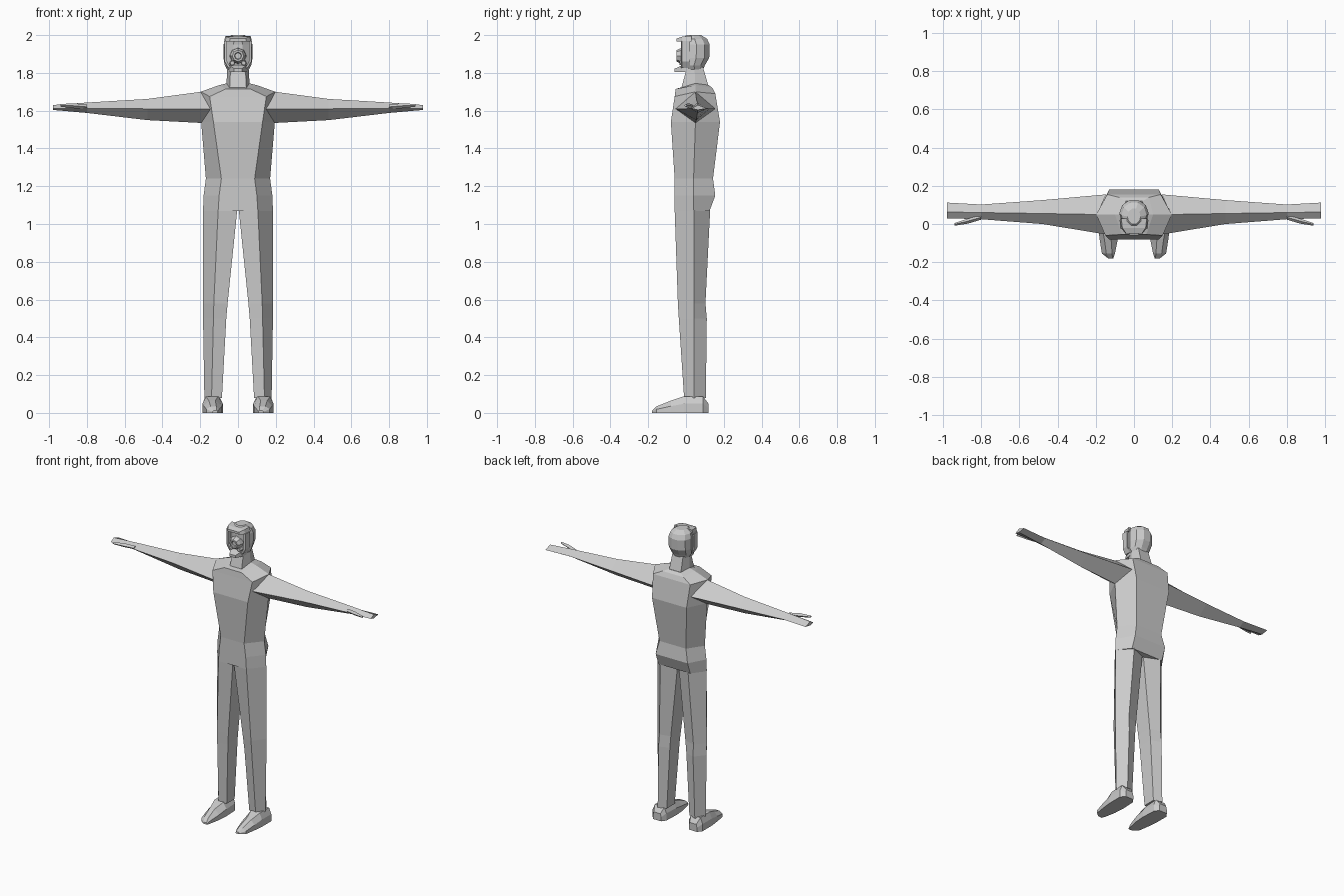
import bpy, bmesh, math

grey = bpy.data.materials.new("plain_grey")
grey.diffuse_color = (0.6, 0.6, 0.6, 1)


def loft(name, rings):
    """Skin a closed tube through rings of points and cap both ends."""
    bm = bmesh.new()
    rows = [[bm.verts.new(p) for p in r] for r in rings]
    n = len(rows[0])
    for a, b in zip(rows, rows[1:]):
        for i in range(n):
            j = (i + 1) % n
            bm.faces.new((a[i], a[j], b[j], b[i]))
    bm.faces.new(rows[0])
    bm.faces.new(rows[-1])
    bmesh.ops.recalc_face_normals(bm, faces=bm.faces[:])
    mesh = bpy.data.meshes.new(name)
    bm.to_mesh(mesh)
    bm.free()
    obj = bpy.data.objects.new(name, mesh)
    mesh.materials.append(grey)
    bpy.context.collection.objects.link(obj)
    return obj


def pair(name, rings):
    """Left and right copies of a part described on the +x side."""
    for s, side in ((1, "left"), (-1, "right")):
        loft(side + "_" + name, [[(s * x, y, z) for x, y, z in r] for r in rings])


def hexagon(sx, sy, sz, fx, fy, fz, bx, by, bz):
    return [(sx, sy, sz), (fx, fy, fz), (-fx, fy, fz),
            (-sx, sy, sz), (-bx, by, bz), (bx, by, bz)]


def oval(z, rx, y0, y1, n=10):
    """Ring in plan, from front y0 to back y1, with a flat front."""
    cy, ry = (y0 + y1) / 2, (y1 - y0) / 2
    k = 1 / math.cos(math.pi / n)
    return [(rx * math.sin(t), cy - min(1, k * abs(math.cos(t))) * ry * math.copysign(1, math.cos(t)), z)
            for t in [(i + 0.5) * 2 * math.pi / n for i in range(n)]]


def disc(y, r, z, n=8):
    return [(r * math.cos(i * 2 * math.pi / n), y, z + r * math.sin(i * 2 * math.pi / n)) for i in range(n)]


# Torso, six sided from hips to collar
loft("torso", [
    hexagon(.185, .04, 1.07, .105, -.06, 1.07, .12, .125, 1.07),
    hexagon(.182, .04, 1.15, .10, -.06, 1.15, .12, .155, 1.15),
    hexagon(.17, .04, 1.24, .088, -.06, 1.24, .10, .143, 1.24),
    hexagon(.195, .05, 1.54, .13, -.08, 1.54, .13, .18, 1.54),
    hexagon(.198, .05, 1.70, .15, -.06, 1.675, .14, .155, 1.69),
    hexagon(.10, .05, 1.735, .065, -.055, 1.715, .08, .14, 1.72),
    hexagon(.06, .05, 1.745, .045, -.03, 1.72, .045, .12, 1.735),
])

# Neck
loft("neck", [
    hexagon(.063, .05, 1.71, .045, -.03, 1.70, .045, .125, 1.71),
    hexagon(.056, .045, 1.83, .04, 0, 1.81, .04, .09, 1.83),
])

# Arms: tapering diamond section
pair("arm", [[(x, my, top), (x - d, fy, mz), (x, my, bot), (x - d, by, mz)]
             for x, d, top, mz, bot, my, fy, by in (
    (.195, .05, 1.70, 1.61, 1.535, .05, -.055, .155),
    (.48, 0, 1.662, 1.61, 1.55, .055, 0, .125),
    (.80, 0, 1.643, 1.612, 1.588, .06, .025, .102),
    (.98, 0, 1.63, 1.612, 1.604, .063, .03, .112))])

# Thumbs
pair("thumb", [[(x, y, z + h), (x, y - h, z), (x, y, z - h), (x, y + h, z)]
               for x, y, z, h in ((.80, .035, 1.62, .012), (.87, .015, 1.626, .013),
                                  (.94, -.002, 1.628, .007))])

# Legs: outer, front, inner front, inner back, back
pair("leg", [[(ox, .042, z), (fx, fy, z), (ix, iy, z), (ix, .085, z), (fx, by, z)]
             for z, ox, fx, fy, ix, iy, by in (
    (1.075, .185, .105, -.06, .004, -.05, .128),
    (.58, .186, .128, -.043, .055, -.025, .103),
    (.50, .185, .130, -.038, .062, -.020, .11),
    (.08, .178, .140, -.01, .085, 0, .105))])

# Feet: sections from heel to toe
pair("foot", [[(i, y, 0), (o, y, 0), (o, y, h * .55), (to, y, h), (ti, y, h), (i, y, h * .55)]
              for y, i, o, ti, to, h in (
    (.118, .105, .165, .11, .16, .05),
    (.09, .085, .188, .10, .172, .088),
    (-.01, .08, .188, .105, .17, .088),
    (-.08, .085, .18, .12, .155, .065),
    (-.155, .10, .168, .115, .145, .035),
    (-.18, .108, .135, .112, .13, .012))])

# Helmeted head
loft("head", [oval(1.805, .05, .01, .085), oval(1.84, .07, -.015, .10),
              oval(1.88, .077, -.015, .123), oval(1.95, .077, -.015, .125),
              oval(1.98, .066, -.02, .112), oval(2.0, .035, 0, .08)])

# Helmet peak
loft("helmet_peak", [[(-w, y, a), (w, y, a), (w * .9, y, b), (-w * .9, y, b)]
                     for y, w, a, b in ((.03, .074, 1.965, 1.996), (-.02, .068, 1.965, 1.992),
                                        (-.05, .045, 1.967, 1.982))])

# Side rims of the face opening
pair("face_rim", [[(x - .008, -.026, z), (x + .006, -.022, z), (x + .008, .02, z), (x - .008, .02, z)]
                  for x, z in ((.045, 1.825), (.065, 1.86), (.067, 1.968))])

# Breathing mask with hollow front and chin piece
loft("mask", [disc(0, .045, 1.89), disc(-.03, .04, 1.89), disc(-.05, .03, 1.89),
              disc(-.05, .02, 1.89), disc(-.038, .016, 1.89)])
loft("chin_piece", [[(-w, y, a), (w, y, a), (w, y, b), (-w, y, b)]
                    for y, w, a, b in ((.03, .05, 1.805, 1.85), (-.02, .042, 1.805, 1.84),
                                       (-.06, .022, 1.805, 1.822))])
pair("mask_valve", [[(.03 + p[0], p[1], p[2]) for p in disc(y, r, 1.852, 6)]
                    for y, r in ((0, .016), (-.035, .012))])
